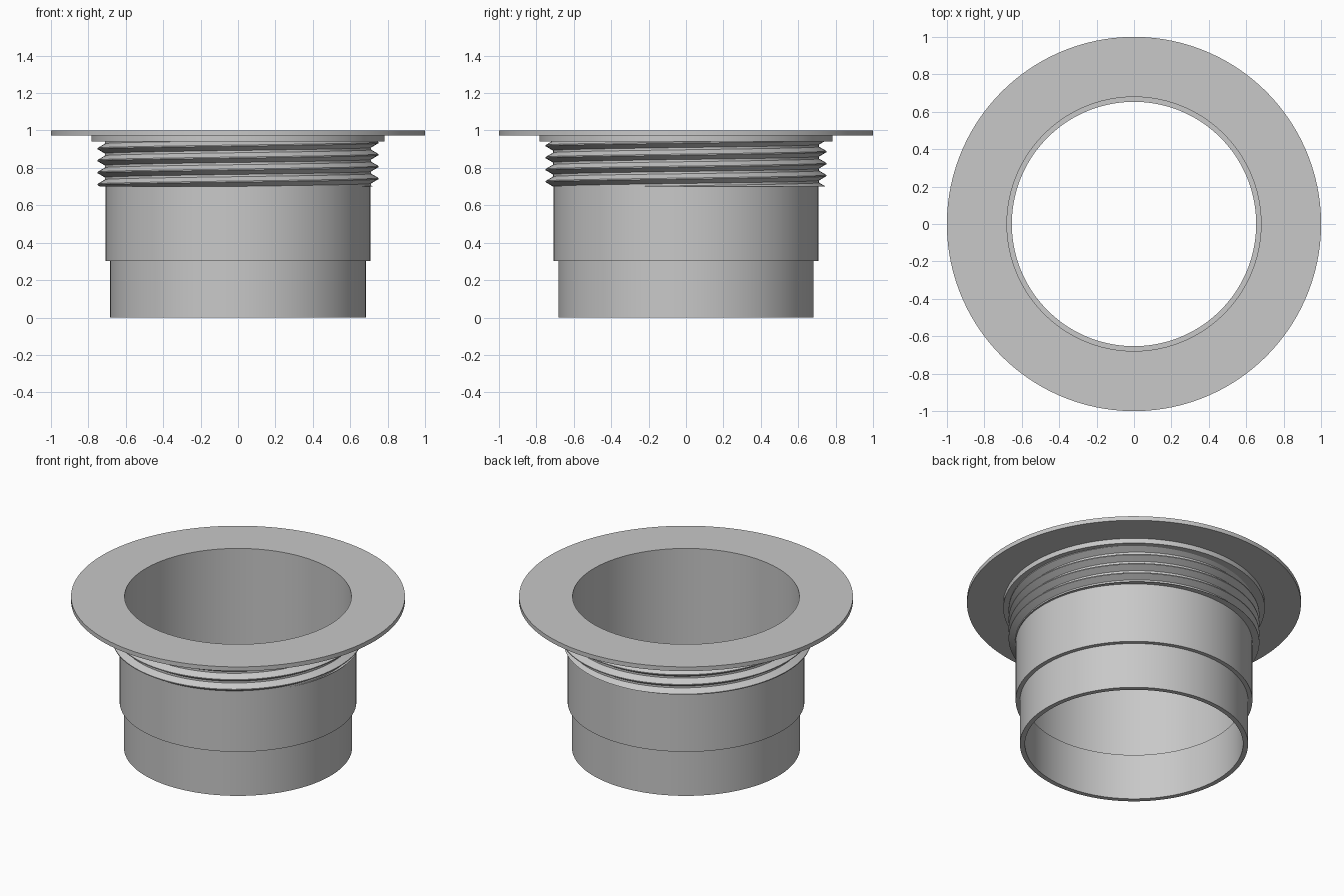
import bpy, bmesh, math

if "Cube" in bpy.data.objects:
    bpy.data.objects.remove(bpy.data.objects["Cube"])

SEGMENTS = 120

grey = bpy.data.materials.new("light grey")
grey.diffuse_color = (0.58, 0.58, 0.58, 1)
grey.use_nodes = True
grey.node_tree.nodes["Principled BSDF"].inputs["Base Color"].default_value = grey.diffuse_color


def finish(bm, name):
    """Weld the mesh, orient it and turn it into a shaded object."""
    bmesh.ops.remove_doubles(bm, verts=bm.verts, dist=1e-5)
    bmesh.ops.dissolve_degenerate(bm, edges=bm.edges, dist=1e-6)
    bmesh.ops.recalc_face_normals(bm, faces=bm.faces)
    mesh = bpy.data.meshes.new(name)
    bm.to_mesh(mesh)
    bm.free()
    mesh.materials.append(grey)
    obj = bpy.data.objects.new(name, mesh)
    bpy.context.collection.objects.link(obj)
    bpy.ops.object.select_all(action='DESELECT')
    obj.select_set(True)
    bpy.context.view_layer.objects.active = obj
    bpy.ops.object.shade_smooth_by_angle(angle=math.radians(30))
    return obj


def sweep(name, profile_at):
    """Revolve a closed (radius, z) profile that may change with the angle."""
    bm = bmesh.new()
    columns = []
    for i in range(SEGMENTS + 1):
        a = math.tau * i / SEGMENTS
        columns.append([bm.verts.new((r * math.cos(a), r * math.sin(a), z))
                        for r, z in profile_at(i / SEGMENTS)])
    for left, right in zip(columns, columns[1:]):
        n = len(left)
        for k in range(n):
            bm.faces.new((left[k], right[k], right[(k + 1) % n], left[(k + 1) % n]))
    return finish(bm, name)


# Stepped tube with collar and wide flange
body = [(0.653, 0), (0.683, 0), (0.683, 0.303), (0.709, 0.303), (0.709, 0.94),
        (0.783, 0.94), (0.783, 0.972), (1, 0.972), (1, 1), (0.679, 1),
        (0.679, 0.303), (0.653, 0.303)]
sweep("flanged_tube", lambda turn: body)

# Helical thread, trimmed flat at both ends
PITCH, CREST_Z = 0.064, 0.871
ROOT, CREST = 0.712, 0.751
LOW, HIGH = 0.70, 0.94
CREST_HALF, ROOT_HALF = 0.003, 0.006


def thread_radius(z, turn):
    d = (z - CREST_Z - PITCH * turn) / PITCH
    d = abs(d - round(d)) * PITCH
    t = (d - CREST_HALF) / (PITCH / 2 - CREST_HALF - ROOT_HALF)
    return CREST + (ROOT - CREST) * min(1, max(0, t))


def thread_profile(turn):
    points = [(0.70, LOW)]
    for k in range(-5, 4):
        for offset in (-CREST_HALF, CREST_HALF, PITCH / 2 - ROOT_HALF, PITCH / 2 + ROOT_HALF):
            z = CREST_Z + PITCH * (turn + k) + offset
            z = min(HIGH, max(LOW, z))
            points.append((thread_radius(z, turn), z))
    return points + [(0.70, HIGH)]


sweep("screw_thread", thread_profile)
